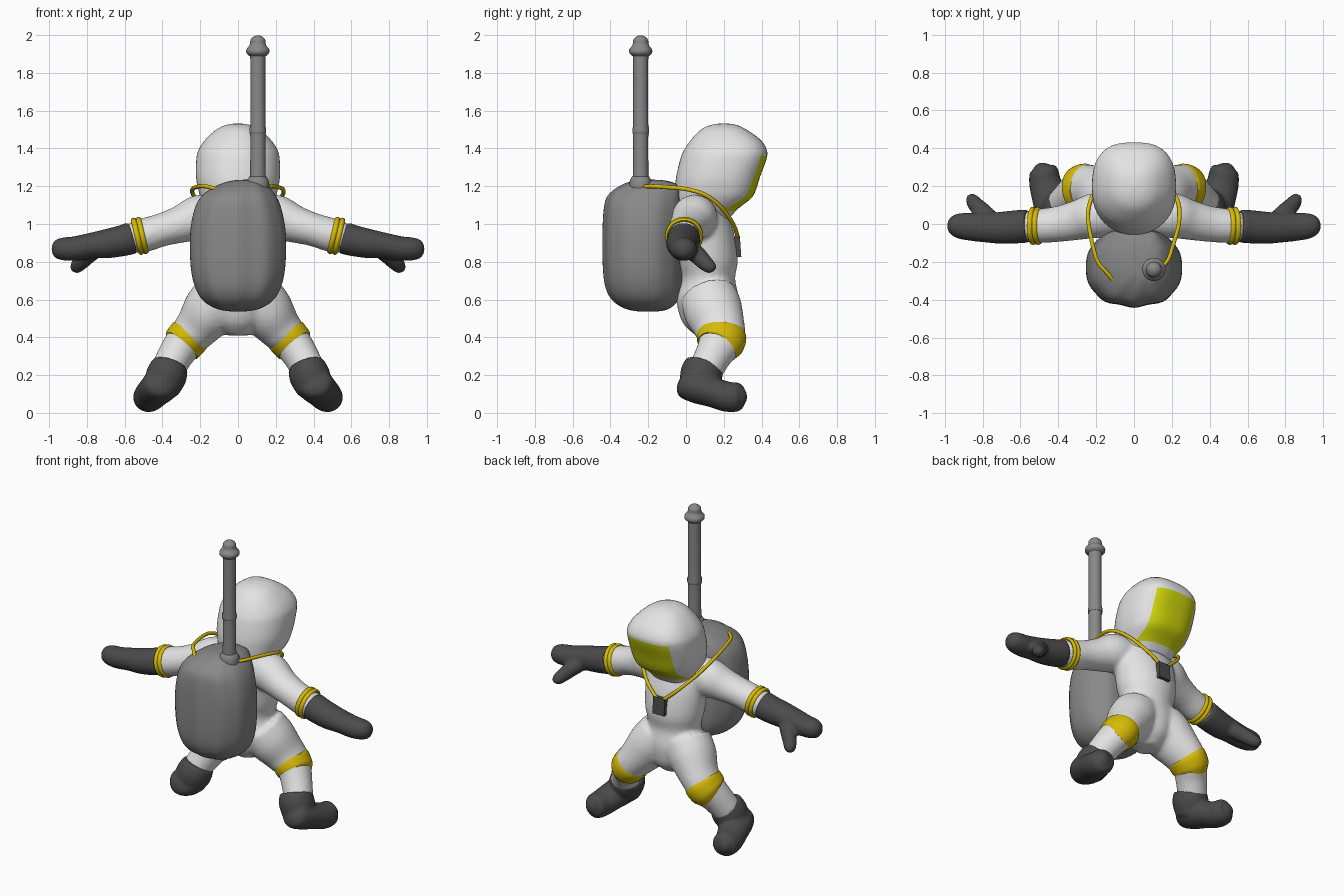
import bpy, bmesh, math
from mathutils import Vector, Matrix

if "Cube" in bpy.data.objects:
    bpy.data.objects.remove(bpy.data.objects["Cube"])


def material(name, rgb):
    m = bpy.data.materials.new(name)
    m.diffuse_color = (*rgb, 1)
    m.use_nodes = True
    m.node_tree.nodes["Principled BSDF"].inputs["Base Color"].default_value = m.diffuse_color
    return m


WHITE = material("suit white", (0.77, 0.77, 0.77))
DARK = material("dark grey", (0.07, 0.07, 0.07))
GREY = material("pack grey", (0.25, 0.25, 0.25))
YELLOW = material("trim yellow", (0.68, 0.5, 0.002))
VISOR = material("visor yellow", (0.64, 0.68, 0.003))
X, Y, Z = Vector((1, 0, 0)), Vector((0, 1, 0)), Vector((0, 0, 1))


def spline(rows, sub):
    """Catmull-Rom interpolation of rows of numbers."""
    out = []
    for i in range(len(rows) - 1):
        p = [rows[max(0, min(len(rows) - 1, i + k))] for k in (-1, 0, 1, 2)]
        for s in range(sub):
            t = s / sub
            out.append([0.5 * (2 * b + (c - a) * t + (2 * a - 5 * b + 4 * c - d) * t * t
                               + (3 * b - a - 3 * c + d) * t ** 3) for a, b, c, d in zip(*p)])
    return out + [list(rows[-1])]


def loft(bm, rows, ref=X, axis=None, side=1, n=32, power=2.0, lobe=None, sub=4):
    """Skin elliptical sections (x, y, z, radius along ref, other radius)."""
    rows = spline([(r[0] * side, *r[1:4], r[-1]) for r in rows], sub)
    pts = [Vector(r[:3]) for r in rows]
    rings = []
    for i, r in enumerate(rows):
        t = axis or (pts[min(i + 1, len(pts) - 1)] - pts[max(i - 1, 0)]).normalized()
        a = (ref - t * ref.dot(t)).normalized()
        b = t.cross(a)
        ring = []
        for k in range(n):
            w = 2 * math.pi * k / n
            c, s = math.cos(w), math.sin(w)
            f = (abs(c) ** power + abs(s) ** power) ** (-1 / power)
            f *= lobe(w) if lobe else 1
            ring.append(bm.verts.new(pts[i] + a * c * f * max(r[3], .003) + b * s * f * max(r[4], .003)))
        rings.append(ring)
    for p, q in zip(rings, rings[1:]):
        for k in range(n):
            bm.faces.new((p[k], p[(k + 1) % n], q[(k + 1) % n], q[k]))
    bm.faces.new(rings[0][::-1])
    bm.faces.new(rings[-1])


def finish(bm, name, mats, voxel=0, mirror=False):
    bmesh.ops.recalc_face_normals(bm, faces=bm.faces)
    me = bpy.data.meshes.new(name)
    bm.to_mesh(me)
    bm.free()
    ob = bpy.data.objects.new(name, me)
    bpy.context.collection.objects.link(ob)
    for m in mats:
        me.materials.append(m)
    bpy.context.view_layer.objects.active = ob
    ob.select_set(True)
    bpy.ops.object.shade_smooth_by_angle(angle=math.radians(50))
    ob.select_set(False)
    if voxel:
        mod = ob.modifiers.new("Blend", 'REMESH')
        mod.mode, mod.voxel_size, mod.use_smooth_shade = 'VOXEL', voxel, True
        mod = ob.modifiers.new("Soften", 'SMOOTH')
        mod.factor, mod.iterations = 0.5, 5
    if mirror:
        ob.modifiers.new("Mirror", 'MIRROR')
    return ob


def part(name, mat, rows, mirror=False, **kw):
    bm = bmesh.new()
    loft(bm, rows, **kw)
    return finish(bm, name, [mat], mirror=mirror)


# Suit: torso, arms and legs blended together
bm = bmesh.new()
loft(bm, [(0, .12, .41, .06, .07), (0, .12, .48, .14, .14), (0, .115, .6, .195, .165),
          (0, .12, .71, .17, .14), (0, .115, .81, .19, .16), (0, .1, .95, .2, .155),
          (0, .08, 1.06, .19, .14), (0, .09, 1.14, .13, .12)], axis=Z)
for s in (-1, 1):
    loft(bm, [(.1, .05, 1.04, .11, .1), (.2, .045, 1.035, .12, .12), (.3, .02, 1.0, .105, .1),
              (.4, 0, .97, .095, .088), (.5, -.01, .94, .09, .09), (.57, -.01, .925, .08, .08)],
         ref=Y, side=s)
    loft(bm, [(.09, .12, .62, .145, .15), (.15, .145, .54, .145, .155), (.215, .177, .455, .12, .135),
              (.275, .186, .385, .104, .124), (.325, .15, .315, .095, .1), (.378, .1, .22, .088, .09)],
         side=s)
finish(bm, "suit", [WHITE], voxel=.014)

# Helmet, squarer at the front, with the visor cut into it
bm = bmesh.new()
loft(bm, [(0, .1, 1.03, .13, .13), (0, .11, 1.08, .165, .165), (0, .142, 1.135, .195, .202),
          (0, .156, 1.18, .21, .214), (0, .17, 1.25, .222, .222), (0, .2, 1.35, .22, .228),
          (0, .21, 1.4, .205, .215), (0, .21, 1.45, .17, .18), (0, .2, 1.5, .115, .12),
          (0, .2, 1.525, .06, .065), (0, .2, 1.533, .005, .005)], axis=Z, n=48, power=2.1,
     lobe=lambda w: 1 + (.075 * math.sin(2 * w) ** 2 if math.sin(w) > 0 else 0))
for co, no in (((.15, 0, 0), X), ((-.15, 0, 0), X), ((0, 0, 1.07), Z), ((0, 0, 1.36), Z)):
    bmesh.ops.bisect_plane(bm, geom=bm.verts[:] + bm.edges[:] + bm.faces[:],
                           plane_co=co, plane_no=no, dist=1e-5)
for f in bm.faces:
    c = f.calc_center_median()
    if abs(c.x) < .15 and 1.07 < c.z < 1.36 and c.y > .15:
        f.material_index = 1
finish(bm, "helmet", [WHITE, VISOR])

# Gloves with thumbs
bm = bmesh.new()
loft(bm, [(.558, -.01, .927, .088, .086), (.62, -.015, .91, .088, .082), (.7, -.02, .895, .085, .077),
          (.78, -.02, .885, .078, .068), (.86, -.015, .87, .074, .065), (.93, -.01, .868, .066, .06),
          (.97, -.01, .868, .045, .045), (.987, -.01, .868, .015, .015)], ref=Y)
loft(bm, [(.74, .0, .88, .05), (.79, .055, .84, .048), (.835, .1, .795, .042),
          (.86, .135, .765, .032), (.867, .147, .752, .012)], ref=Z)
finish(bm, "gloves", [DARK], voxel=.01, mirror=True)

# Boots: ankle and foot
bm = bmesh.new()
loft(bm, [(.358, .1, .255, .096, .104), (.378, .08, .2, .108, .112), (.41, .06, .13, .098, .095)])
loft(bm, [(.405, -.03, .18, .02, .02), (.41, -.005, .165, .08, .08), (.42, .06, .135, .1, .085),
          (.445, .14, .11, .095, .08), (.47, .22, .085, .085, .08), (.475, .28, .085, .075, .075),
          (.48, .305, .085, .05, .05), (.48, .322, .085, .02, .02)])
finish(bm, "boots", [DARK], voxel=.01, mirror=True)

# Knee bands
part("knee_bands", YELLOW, [(.25, .19, .416, .1, .118), (.254, .19, .411, .112, .13), (.276, .186, .384, .111, .13),
                            (.299, .18, .357, .107, .122), (.303, .178, .352, .09, .105)], mirror=True, sub=2)

# Double cuff rings on the forearms
for i, x in enumerate((.507, .533)):
    bm = bmesh.new()
    turn = Matrix.Translation((x, -.01, .94 - i * .005)) @ Matrix.Rotation(math.radians(103), 4, 'Y')
    grid = [[bm.verts.new(turn @ Vector(((.09 + .011 * math.cos(v)) * math.cos(u),
                                         (.09 + .011 * math.cos(v)) * math.sin(u), .014 * math.sin(v))))
             for v in (k * math.pi / 4 for k in range(8))]
            for u in (k * math.pi / 16 for k in range(32))]
    for a in range(32):
        for b in range(8):
            q, r = grid[a], grid[(a + 1) % 32]
            bm.faces.new((q[b], r[b], r[(b + 1) % 8], q[(b + 1) % 8]))
    finish(bm, f"cuff_ring_{i + 1}", [YELLOW], mirror=True)

# Backpack with soft vertical ridges
part("backpack", GREY, [(0, -.2, .537, .04, .05), (0, -.205, .55, .11, .11), (0, -.215, .59, .18, .165),
                        (0, -.225, .66, .225, .195), (0, -.23, .77, .25, .205), (0, -.23, .95, .253, .207),
                        (0, -.225, 1.08, .23, .205), (.005, -.215, 1.15, .195, .195),
                        (.02, -.19, 1.2, .14, .16), (.04, -.19, 1.228, .08, .09), (.05, -.19, 1.235, .01, .01)],
     axis=Z, n=72, power=2.3, lobe=lambda w: 1 + .026 * math.cos(10 * w + math.pi) * math.sin(w) ** 2)

# Antenna with base collar, joint and capped tip
part("antenna", GREY, [(.105, -.24, z, r) for z, r in (
    (1.15, .06), (1.22, .06), (1.25, .046), (1.27, .041), (1.46, .04), (1.48, .044), (1.51, .044),
    (1.53, .04), (1.87, .04), (1.89, .045), (1.905, .06), (1.925, .06), (1.94, .048), (1.955, .041),
    (1.975, .039), (1.99, .026), (1.998, .01))], axis=Z, n=24, sub=3)

# Straps running from the pack over the shoulders to the chest box
chest = [(.237, .1, 1.155), (.195, .185, 1.09), (.11, .25, 1.0), (.025, .275, .925)]
backs = {"left_strap": (-1, [(.085, -.32, 1.172), (.15, -.25, 1.195), (.2, -.18, 1.2), (.24, 0, 1.185)]),
         "right_strap": (1, [(.14, -.23, 1.195), (.18, -.19, 1.2), (.21, -.1, 1.195), (.237, 0, 1.185)])}
for name, (s, back) in backs.items():
    part(name, YELLOW, [(*p, .011) for p in back + chest], ref=Z, side=s, n=10)

# Chest box
bm = bmesh.new()
bmesh.ops.create_cube(bm, size=1, matrix=Matrix.Translation((0, .274, .88))
                      @ Matrix.Rotation(math.radians(4), 4, 'X') @ Matrix.Diagonal((.085, .03, .11, 1)))
finish(bm, "chest_box", [DARK])
